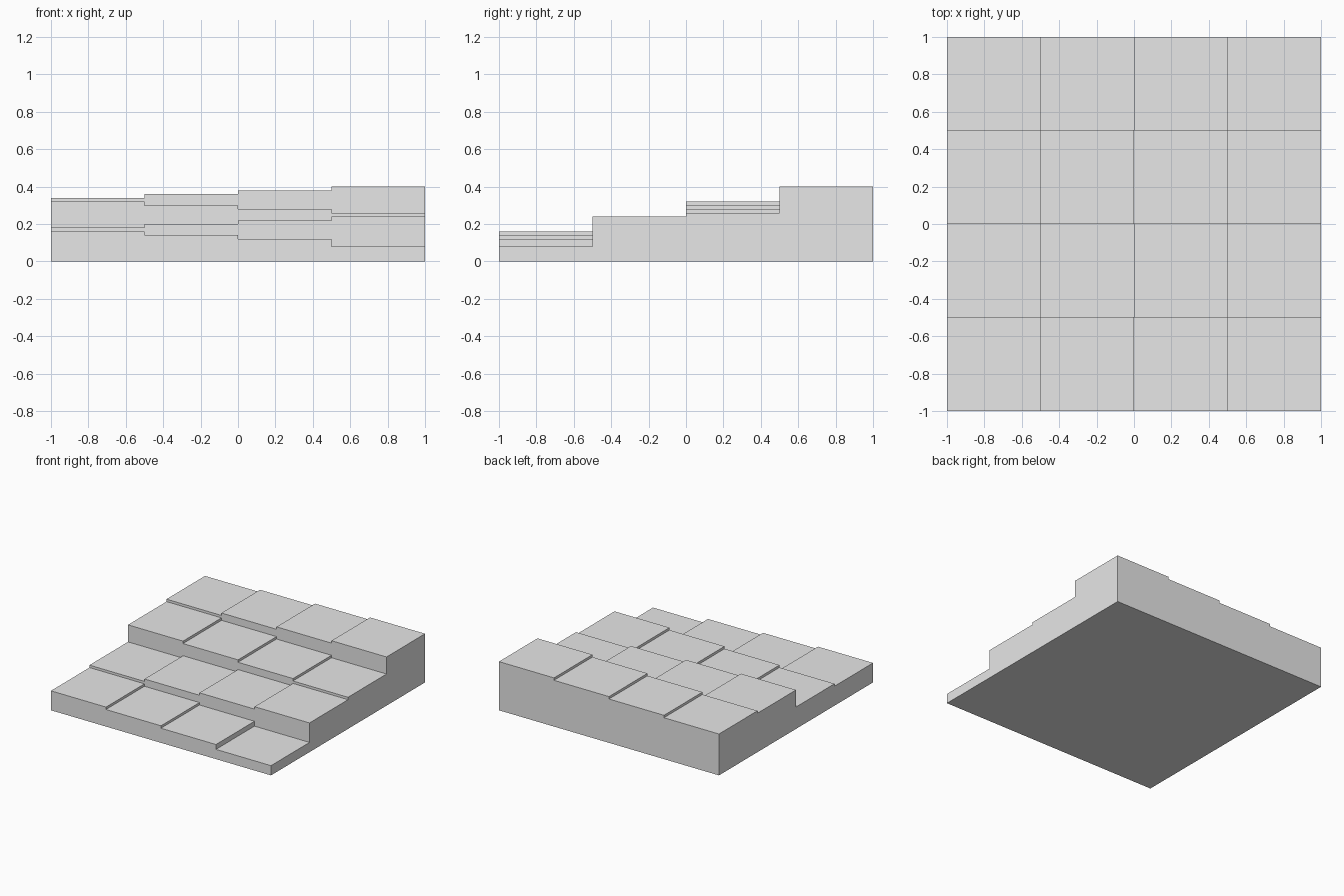
import bpy
import bmesh
from mathutils import Vector

cube = bpy.data.objects.get("Cube")
if cube:
    bpy.data.objects.remove(cube, do_unlink=True)

COUNT = 4      # tiles along each side
SIZE = 0.5     # tile width
RISE = 0.02    # height gained per tile


def tile_height(col, row):
    """Height of a tile on the winding path; zero outside the block."""
    if not (0 <= col < COUNT and 0 <= row < COUNT):
        return 0.0
    # The path starts front left and turns back on itself each row
    along = COUNT - 1 - col if row % 2 == 0 else col
    step = row * COUNT + along
    return 0.08 if step == 0 else 0.10 + RISE * step


def add_quad(bm, points):
    bm.faces.new([bm.verts.new(p) for p in points])


grey = bpy.data.materials.new("plain grey")
grey.use_nodes = True
colour = (0.8, 0.8, 0.8, 1.0)
grey.diffuse_color = colour
grey.node_tree.nodes["Principled BSDF"].inputs["Base Color"].default_value = colour

bm = bmesh.new()
up = Vector((0, 0, 1))
half = SIZE / 2
for row in range(COUNT):
    for col in range(COUNT):
        height = tile_height(col, row)
        centre = Vector(((col + 0.5) * SIZE - 1, (row + 0.5) * SIZE - 1, 0))
        # Tile top
        corners = [centre + Vector((sx * half, sy * half, height))
                   for sx, sy in ((-1, -1), (1, -1), (1, 1), (-1, 1))]
        add_quad(bm, corners)
        # Risers and outer walls, wherever the neighbour is lower
        for dx, dy in ((1, 0), (-1, 0), (0, 1), (0, -1)):
            low = tile_height(col + dx, row + dy)
            if low < height:
                out = Vector((dx, dy, 0))
                side = up.cross(out) * half
                a = centre + out * half - side
                b = centre + out * half + side
                add_quad(bm, [a + up * low, b + up * low,
                              b + up * height, a + up * height])

# Underside
add_quad(bm, [(-1, -1, 0), (-1, 1, 0), (1, 1, 0), (1, -1, 0)])
bmesh.ops.remove_doubles(bm, verts=bm.verts[:], dist=0.0001)

mesh = bpy.data.meshes.new("winding_steps")
bm.to_mesh(mesh)
bm.free()
mesh.materials.append(grey)
steps = bpy.data.objects.new("winding_steps", mesh)
bpy.context.collection.objects.link(steps)
